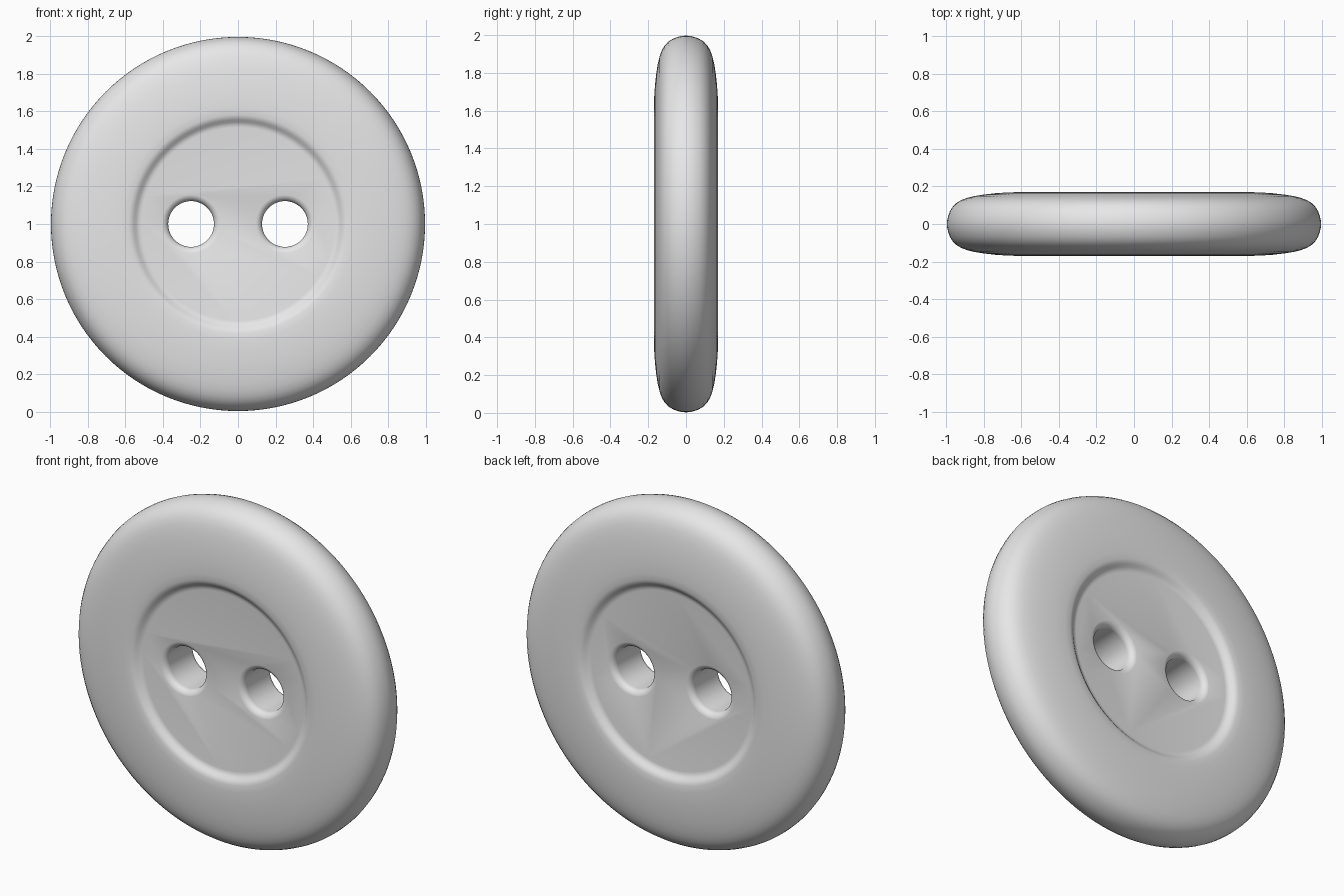
import bpy, bmesh, math

if "Cube" in bpy.data.objects:
    bpy.data.objects.remove(bpy.data.objects["Cube"])

N = 128


def lathe(name, profile, cx, cz, n):
    """Revolve (radius, y) points about the y axis; the ends are capped."""
    bm = bmesh.new()
    rings = []
    for r, y in profile:
        rings.append([bm.verts.new((cx + r * math.cos(2 * math.pi * i / n), y,
                                    cz + r * math.sin(2 * math.pi * i / n))) for i in range(n)])
    for a, b in zip(rings, rings[1:]):
        for i in range(n):
            j = (i + 1) % n
            bm.faces.new((a[i], a[j], b[j], b[i]))
    bm.faces.new(rings[0])
    bm.faces.new(rings[-1])
    bmesh.ops.recalc_face_normals(bm, faces=bm.faces)
    me = bpy.data.meshes.new(name)
    bm.to_mesh(me)
    bm.free()
    ob = bpy.data.objects.new(name, me)
    bpy.context.collection.objects.link(ob)
    return ob


# Button disc: recessed floor, step, flat rim, rounded edge, mirrored front to back
FLOOR = 0.136
half = [(0.515, FLOOR), (0.53, 0.138), (0.542, 0.145), (0.555, 0.156), (0.567, 0.164),
        (0.582, 0.168), (0.62, 0.17), (0.68, 0.168), (0.74, 0.164), (0.80, 0.157),
        (0.85, 0.149), (0.89, 0.139), (0.92, 0.128), (0.945, 0.113), (0.965, 0.094),
        (0.98, 0.071), (0.99, 0.045), (0.996, 0.02)]
profile = half + [(0.997, 0.0)] + [(r, -y) for r, y in reversed(half)]
button = lathe("button", profile, 0, 1, N)

# Thread holes with softly flared mouths
R, F = 0.122, 0.038
arc = [(R + F * (1 - math.cos(a)), FLOOR - F + F * math.sin(a))
       for a in (math.radians(d) for d in range(0, 73, 9))]
arc.append((arc[-1][0] + 0.03, arc[-1][1] + 0.03 / math.tan(math.radians(72))))
hole_profile = [(r, -y) for r, y in reversed(arc)] + arc
cutters = []
for side in (-1, 1):
    cutter = lathe("hole_cutter", hole_profile, 0.25 * side, 1, 64)
    cutter.hide_render = True
    mod = button.modifiers.new("hole", 'BOOLEAN')
    mod.operation = 'DIFFERENCE'
    mod.solver = 'EXACT'
    mod.object = cutter
    cutters.append(cutter)

# Bake the holes and remove the cutters
dg = bpy.context.evaluated_depsgraph_get()
mesh = bpy.data.meshes.new_from_object(button.evaluated_get(dg))
button.modifiers.clear()
button.data = mesh
for c in cutters:
    bpy.data.objects.remove(c)

# Light grey plastic
mat = bpy.data.materials.new("light_grey")
mat.diffuse_color = (0.8, 0.8, 0.8, 1)
mat.use_nodes = True
mat.node_tree.nodes["Principled BSDF"].inputs["Base Color"].default_value = mat.diffuse_color
mesh.materials.clear()
mesh.materials.append(mat)

bpy.ops.object.select_all(action='DESELECT')
button.select_set(True)
bpy.context.view_layer.objects.active = button
bpy.ops.object.shade_smooth_by_angle(angle=math.radians(40))
